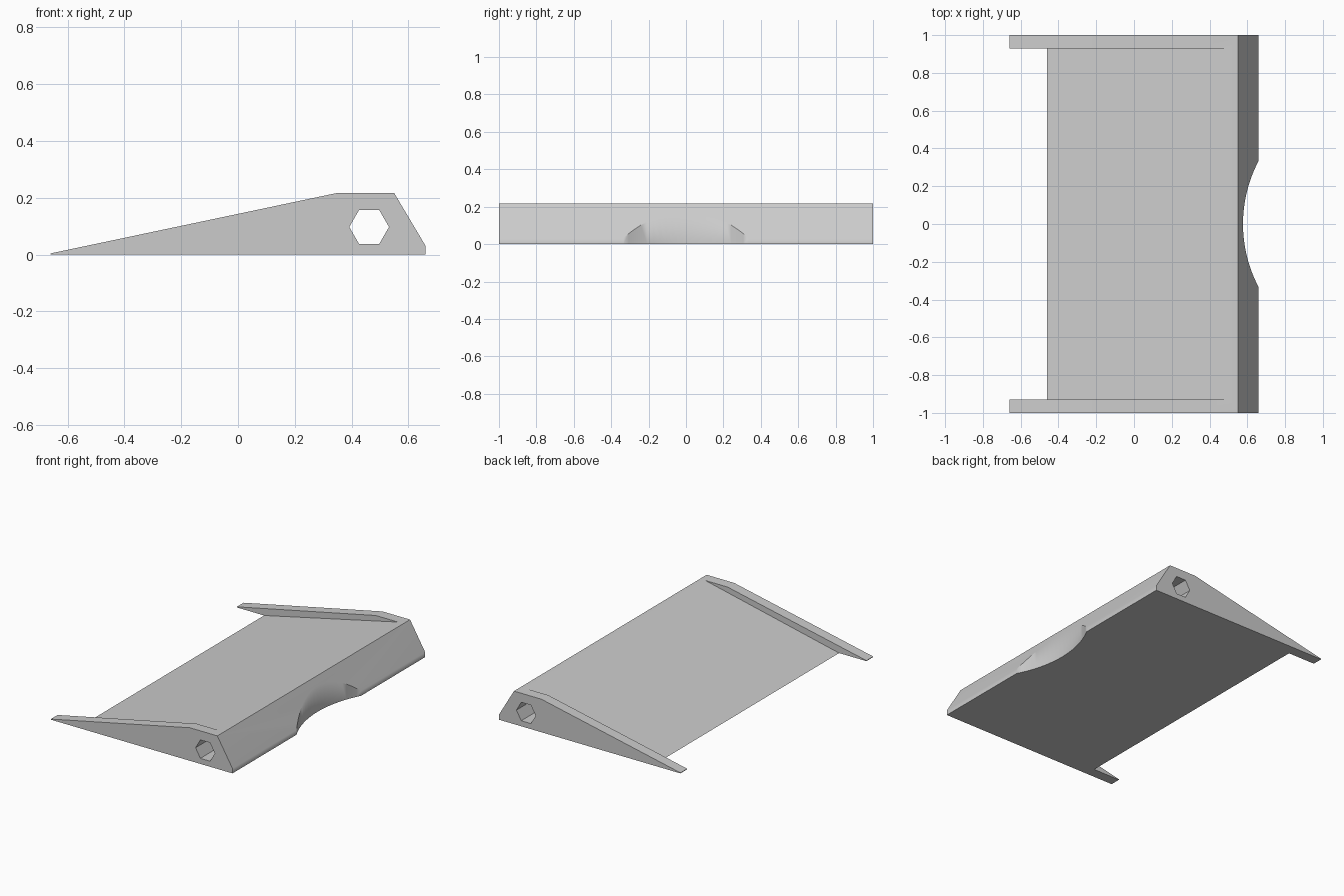
import bpy
import bmesh
import math

cube = bpy.data.objects.get("Cube")
if cube:
    bpy.data.objects.remove(cube, do_unlink=True)

grey = bpy.data.materials.new("plain grey")
grey.use_nodes = True
grey.diffuse_color = (0.6, 0.6, 0.6, 1)
grey.node_tree.nodes["Principled BSDF"].inputs["Base Color"].default_value = (0.6, 0.6, 0.6, 1)


def prism(name, points, half_length):
    """Extrude an x-z outline along y, centred on y = 0."""
    bm = bmesh.new()
    face = bm.faces.new([bm.verts.new((x, -half_length, z)) for x, z in points])
    ext = bmesh.ops.extrude_face_region(bm, geom=[face])
    bmesh.ops.translate(bm, vec=(0, 2 * half_length, 0),
                        verts=[v for v in ext["geom"] if isinstance(v, bmesh.types.BMVert)])
    bmesh.ops.recalc_face_normals(bm, faces=bm.faces)
    mesh = bpy.data.meshes.new(name)
    bm.to_mesh(mesh)
    bm.free()
    mesh.materials.append(grey)
    obj = bpy.data.objects.new(name, mesh)
    bpy.context.collection.objects.link(obj)
    return obj


# Wedge with the outline of the raised side rails
ramp = prism("ramp", [(-0.66, 0), (0.66, 0), (0.66, 0.032), (0.55, 0.217),
                      (0.35, 0.217), (-0.66, 0.004)], 1.0)

# Space between the rails, leaving the sloping deck
deck_cutter = prism("deck_cutter", [(-0.91, -0.1), (0.96, 0.317), (-0.91, 0.317)], 0.93)

# Hexagonal bore along the whole ramp
hexagon = [(0.462 + 0.07 * math.cos(i * math.pi / 3),
            0.097 + 0.07 * math.sin(i * math.pi / 3)) for i in range(6)]
bore_cutter = prism("bore_cutter", hexagon, 1.2)

# Round notch in the tall edge
bpy.ops.mesh.primitive_cylinder_add(vertices=128, radius=0.717, depth=1,
                                    location=(1.294, 0, 0.1))
notch_cutter = bpy.context.object
notch_cutter.name = "notch_cutter"
notch_cutter.data.materials.append(grey)

bpy.ops.object.select_all(action='DESELECT')
ramp.select_set(True)
bpy.context.view_layer.objects.active = ramp
for cutter in (deck_cutter, bore_cutter, notch_cutter):
    cut = ramp.modifiers.new(cutter.name, 'BOOLEAN')
    cut.operation = 'DIFFERENCE'
    cut.solver = 'EXACT'
    cut.object = cutter
    bpy.ops.object.modifier_apply(modifier=cut.name)
    bpy.data.objects.remove(cutter, do_unlink=True)

# Soft shading on shallow edges, crisp elsewhere
bpy.ops.object.shade_smooth_by_angle(angle=math.radians(35))
weighted = ramp.modifiers.new("face_weighted_normals", 'WEIGHTED_NORMAL')
weighted.keep_sharp = True
